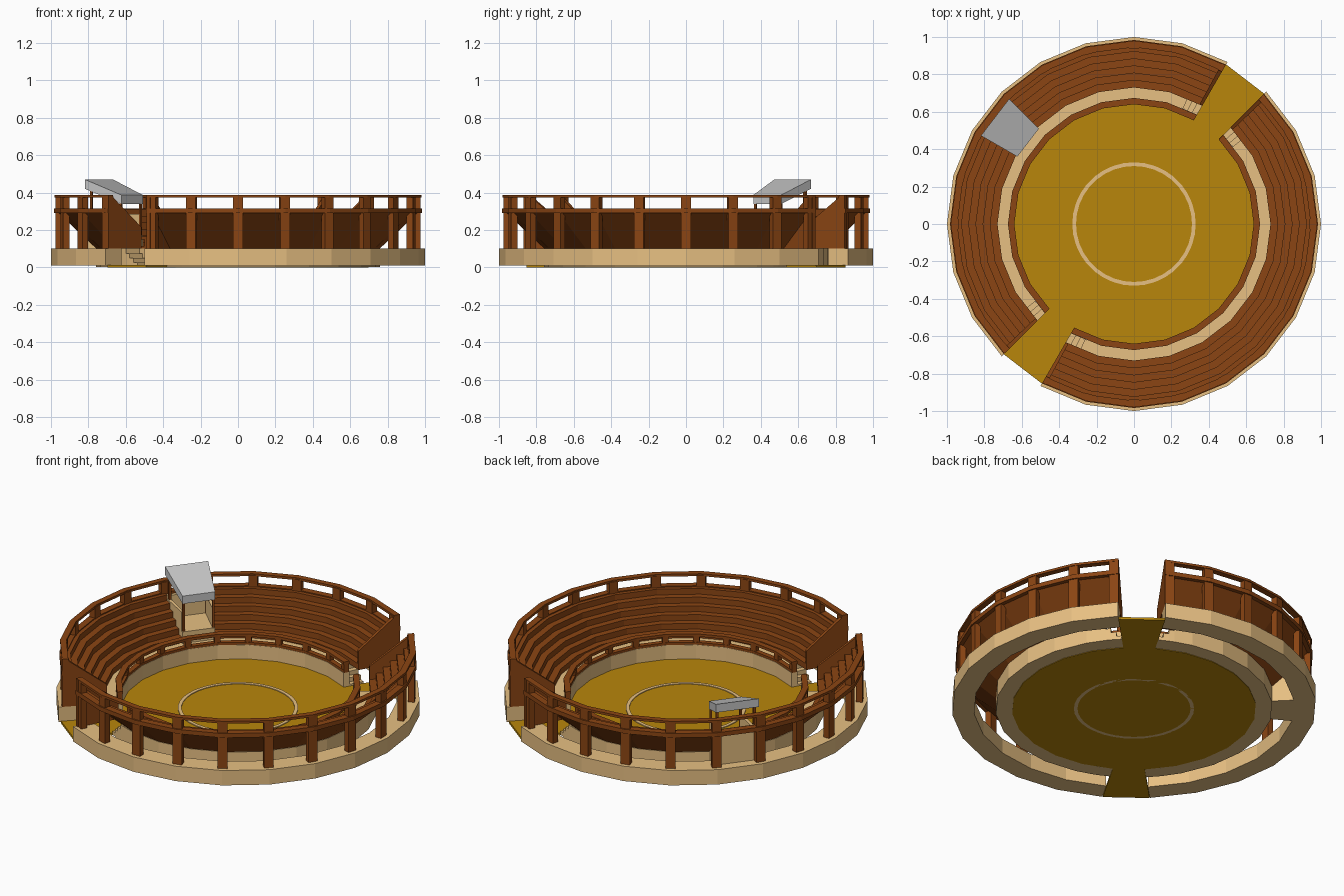
import bpy, bmesh
from math import radians, cos, sin, floor, ceil

cube = bpy.data.objects.get("Cube")
if cube:
    bpy.data.objects.remove(cube, do_unlink=True)


def material(name, rgb):
    m = bpy.data.materials.new(name)
    m.use_nodes = True
    linear = [(c / 255 / 12.92 if c < 11 else ((c / 255 + 0.055) / 1.055) ** 2.4) for c in rgb]
    m.diffuse_color = (*linear, 1)
    m.node_tree.nodes["Principled BSDF"].inputs["Base Color"].default_value = (*linear, 1)
    return m


WOOD = material("brown wood", (139, 69, 19))
STONE = material("tan stone", (234, 194, 132))
SAND = material("ochre sand", (184, 134, 11))
METAL = material("grey roofing", (200, 200, 200))

STEP = 15                                   # degrees per side of the round plan
GATES = (45, 225)                           # each gate fills one side
STANDS = [(60, 225), (240, 405)]            # arcs between the gates
SEATS = [(60, 135), (150, 225), (240, 405)]  # the booth also interrupts the seats
BOOTH = (135, 150)


def polar(r, a, z):
    return (r * cos(radians(a)), r * sin(radians(a)), z)


def corners(a0, a1):
    """Angles of the plan's corners from a0 to a1, ends included."""
    inner = [k * STEP for k in range(floor(a0 / STEP) + 1, ceil(a1 / STEP))]
    return [a0] + inner + [a1]


def sweep(bm, profile, angles):
    """Sweep a closed (radius, height) profile round the centre, with end caps."""
    rows = [[bm.verts.new(polar(r, a, z)) for r, z in profile] for a in angles]
    n = len(profile)
    for p, q in zip(rows, rows[1:]):
        for i in range(n):
            bm.faces.new((p[i], p[(i + 1) % n], q[(i + 1) % n], q[i]))
    bm.faces.new(rows[0])
    bm.faces.new(rows[-1][::-1])


def rect(r0, r1, z0, z1):
    return [(r0, z0), (r1, z0), (r1, z1), (r0, z1)]


def build(name, mat, parts):
    """Make one object out of (profile, angles) sweeps."""
    bm = bmesh.new()
    for profile, angles in parts:
        sweep(bm, profile, angles)
    bmesh.ops.recalc_face_normals(bm, faces=bm.faces)
    mesh = bpy.data.meshes.new(name)
    bm.to_mesh(mesh)
    bm.free()
    mesh.materials.append(mat)
    obj = bpy.data.objects.new(name, mesh)
    bpy.context.collection.objects.link(obj)
    return obj


def arcs(profile, spans):
    return [(profile, corners(*s)) for s in spans]


def posts(r0, r1, z0, z1, width):
    """Posts on every corner; those at the gates stay inside the stand."""
    half = width / (r0 + r1) * 57.3
    parts = []
    for a0, a1 in STANDS:
        for a in corners(a0, a1):
            mid = min(max(a, a0 + half), a1 - half)
            parts.append((rect(r0, r1, z0, z1), [mid - half, mid + half]))
    return parts


# Sand floor with a strip through each gate
bpy.ops.mesh.primitive_cylinder_add(vertices=24, radius=0.67, depth=0.014, location=(0, 0, 0.007))
ground = bpy.context.object
ground.name = "arena_floor"
ground.data.materials.append(SAND)
build("gate_floors", SAND, [(rect(0.655, 0.985, 0, 0.014), [g, g + STEP]) for g in GATES])

# Marked circle in the middle
build("centre_circle", STONE, [(rect(0.31, 0.33, 0, 0.018), range(0, 361, 10))])

# Stone foundations
build("outer_foundation", STONE, arcs(rect(0.88, 1.0, 0.01, 0.1), STANDS))
build("inner_wall", STONE, arcs(rect(0.64, 0.675, 0.003, 0.1), STANDS))

# Walkway with three steps down at each gate
walk = []
tread = 2.3
for a0, a1 in STANDS:
    walk.append((rect(0.67, 0.76, 0.003, 0.1), corners(a0 + 3 * tread, a1 - 3 * tread)))
    for i in range(3):
        step = rect(0.67, 0.76, 0.003, 0.025 * (i + 1))
        walk.append((step, [a0 + i * tread, a0 + (i + 1) * tread]))
        walk.append((step, [a1 - (i + 1) * tread, a1 - i * tread]))
build("walkway", STONE, walk)

# Inner fence
build("fence_bottom_rail", WOOD, arcs(rect(0.642, 0.672, 0.1, 0.114), STANDS))
build("fence_top_rail", WOOD, arcs(rect(0.64, 0.674, 0.15, 0.166), STANDS))
build("fence_posts", WOOD, posts(0.643, 0.671, 0.11, 0.152, 0.035))

# Stepped seating as a sloping shell, open underneath
ROWS, R0, R1, Z0, Z1 = 6, 0.73, 0.96, 0.1, 0.31
dr, dz = (R1 - R0) / ROWS, (Z1 - Z0) / ROWS
stairs = [(R0, Z0)]
for i in range(ROWS):
    z = Z0 + dz * (i + 1)
    stairs += [(R0 + dr * i, z), (R0 + dr * (i + 1), z)]
stairs += [(R1, 0.29), (0.757, Z0)]
build("seating", WOOD, arcs(stairs, SEATS))

# Outer frame
build("frame_posts", WOOD, posts(0.94, 0.975, 0.1, 0.38, 0.052))
build("frame_lower_rail", WOOD, arcs(rect(0.945, 0.984, 0.29, 0.316), STANDS))
build("frame_top_rail", WOOD, arcs(rect(0.945, 0.98, 0.374, 0.388), STANDS))

# Sloping side panels at the gates
panel = [(0.73, 0.1), (0.98, 0.1), (0.98, 0.386), (0.96, 0.386), (0.73, 0.215)]
build("gate_panels", WOOD, [(panel, [a, a + 1.3 * d])
                            for s in STANDS for a, d in zip(s, (1, -1))])

# Viewing booth: base, back wall, side walls, posts and roof
b0, b1 = BOOTH
build("booth_base", STONE, [(rect(0.72, 0.94, 0.01, 0.17), BOOTH)])
build("booth_back_wall", STONE, [(rect(0.92, 0.94, 0.17, 0.305), BOOTH)])
build("booth_side_walls", STONE, [(rect(0.735, 0.93, 0.17, 0.285), [b0, b0 + 1.2]),
                                  (rect(0.735, 0.93, 0.17, 0.285), [b1 - 1.2, b1])])
build("booth_posts", WOOD, [(rect(r, r + 0.013, 0.17, top), [a, a + 0.9])
                            for r, top in ((0.722, 0.35), (0.905, 0.42))
                            for a in (b0 + 0.3, b1 - 1.2)])
roof = [(0.72, 0.34), (0.945, 0.42), (0.945, 0.47), (0.72, 0.387)]
build("booth_roof", METAL, [(roof, BOOTH)])
